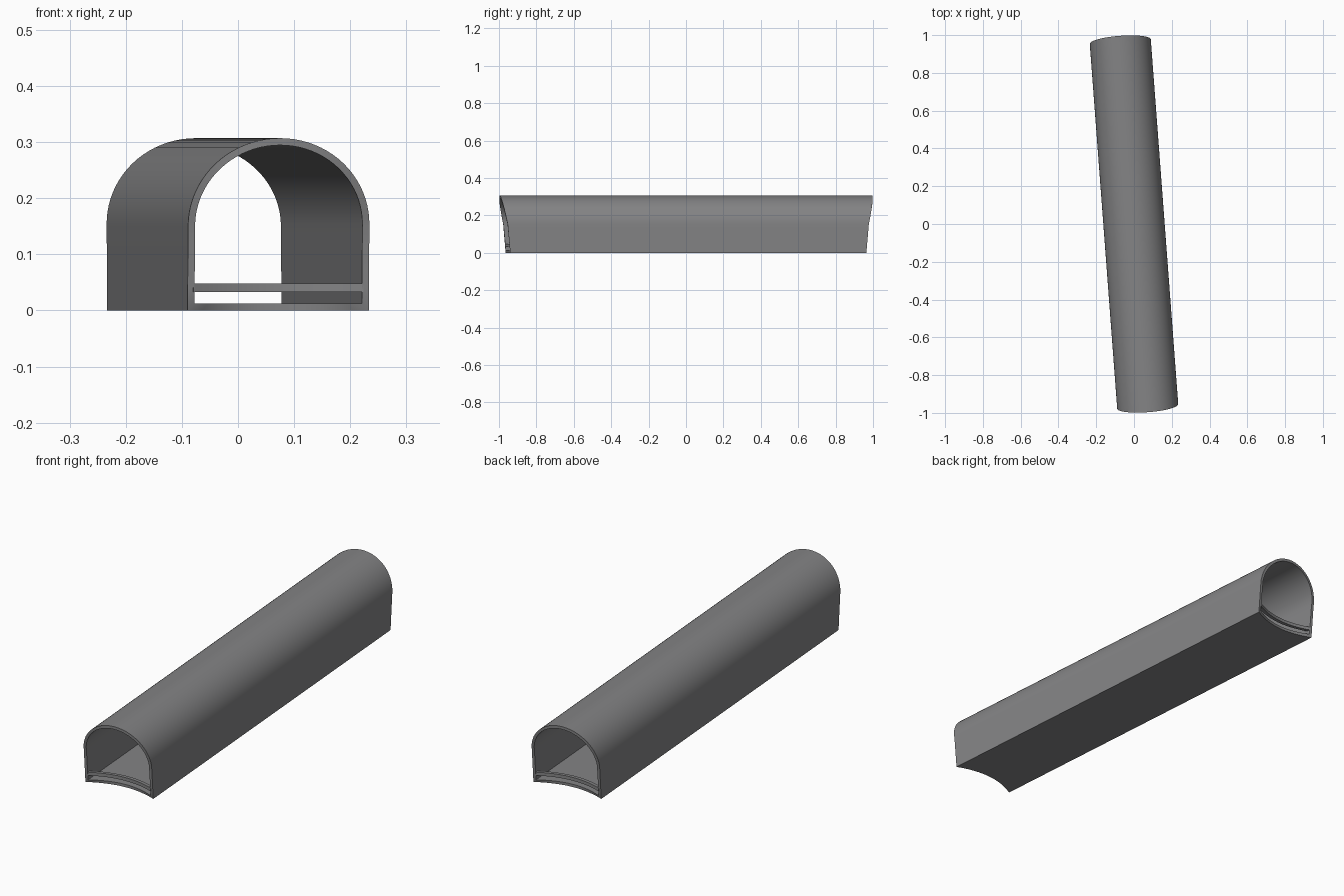
import bpy, bmesh, math
from mathutils import Matrix

if "Cube" in bpy.data.objects:
    bpy.data.objects.remove(bpy.data.objects["Cube"])

YAW = Matrix.Rotation(math.radians(4.3), 4, 'Z')
HALF_W, SPRING, TOP, WALL = 0.162, 0.152, 0.307, 0.0125

grey = bpy.data.materials.new("mid grey")
grey.diffuse_color = (0.23, 0.23, 0.235, 1)
grey.use_nodes = True
grey.node_tree.nodes["Principled BSDF"].inputs["Base Color"].default_value = grey.diffuse_color


def floor_end(u):
    """Distance of the concave floor edge from the centre."""
    return 0.955 - 0.04 * (1 - (u / HALF_W) ** 2)


def profile(t):
    """Closed arch outline inset by t, as (across, along, height)."""
    w, pts = HALF_W - t, []
    for i in range(12):                      # floor, left to right
        u = -w + 2 * w * i / 12
        pts.append((u, floor_end(u * HALF_W / w), t))
    for i in range(4):                       # right wall
        f = i / 4
        pts.append((w, 0.955 + 0.013 * f, t + (SPRING - t) * f))
    for i in range(41):                      # arched roof
        a = math.pi * i / 40
        pts.append((w * math.cos(a), 0.968 + 0.031 * math.sin(a),
                    SPRING + (TOP - SPRING - t) * math.sin(a)))
    for i in range(3, 0, -1):                # left wall
        f = i / 4
        pts.append((-w, 0.955 + 0.013 * f, t + (SPRING - t) * f))
    return pts


def finish(bm, name):
    bmesh.ops.recalc_face_normals(bm, faces=bm.faces)
    me = bpy.data.meshes.new(name)
    bm.to_mesh(me)
    bm.free()
    me.transform(YAW)
    me.materials.append(grey)
    ob = bpy.data.objects.new(name, me)
    bpy.context.collection.objects.link(ob)
    bpy.ops.object.select_all(action='DESELECT')
    ob.select_set(True)
    bpy.context.view_layer.objects.active = ob
    bpy.ops.object.shade_smooth_by_angle(angle=math.radians(30))


def bridge(bm, loops, closed):
    """Quads between successive loops, the last joined to the first."""
    n = len(loops[0])
    for k, a in enumerate(loops):
        b = loops[(k + 1) % len(loops)]
        for i in range(n if closed else n - 1):
            j = (i + 1) % n
            bm.faces.new((a[i], a[j], b[j], b[i]))


# Arched tube with a flat floor and curved ends
bm = bmesh.new()
loops = []
for t, side in ((0, -1), (0, 1), (WALL, 1), (WALL, -1)):
    loops.append([bm.verts.new((u, side * v, z)) for u, v, z in profile(t)])
bridge(bm, loops, True)
finish(bm, "arched_tube")

# Curved crossbar just above the floor at each end
for side, name in ((-1, "front_crossbar"), (1, "back_crossbar")):
    bm = bmesh.new()
    w = HALF_W - WALL * 0.8
    us = [-w + 2 * w * i / 12 for i in range(13)]
    loops = []
    for d, z in ((0.008, 0.033), (0.008, 0.048), (-0.008, 0.048), (-0.008, 0.033)):
        loops.append([bm.verts.new((u, side * (floor_end(u) + d), z)) for u in us])
    bridge(bm, loops, False)
    for i in (0, -1):
        bm.faces.new([lp[i] for lp in loops])
    finish(bm, name)
